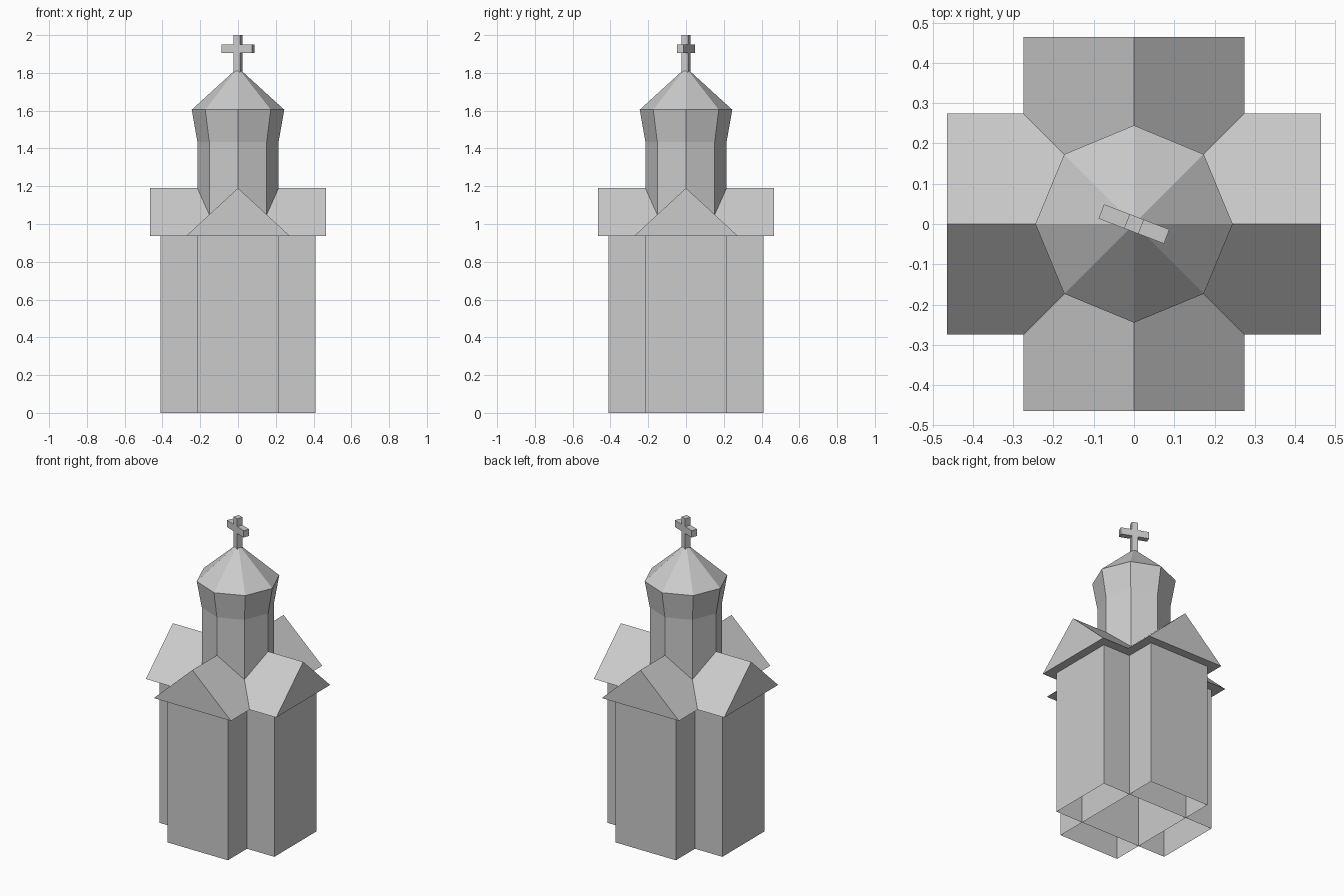
import bpy, bmesh
from math import radians, cos, sin, pi

if "Cube" in bpy.data.objects:
    bpy.data.objects.remove(bpy.data.objects["Cube"])


def make_object(name, bm):
    bmesh.ops.recalc_face_normals(bm, faces=bm.faces)
    mesh = bpy.data.meshes.new(name)
    bm.to_mesh(mesh)
    bm.free()
    obj = bpy.data.objects.new(name, mesh)
    bpy.context.collection.objects.link(obj)
    return obj


def box(name, half_x, half_y, z0, z1, angle=0, open_ends=False):
    bm = bmesh.new()
    bmesh.ops.create_cube(bm, size=1)
    for v in bm.verts:
        v.co.x *= 2 * half_x
        v.co.y *= 2 * half_y
        v.co.z = z0 if v.co.z < 0 else z1
    if open_ends:
        ends = [f for f in bm.faces if len({round(v.co.z, 4) for v in f.verts}) == 1]
        bmesh.ops.delete(bm, geom=ends, context='FACES_ONLY')
    obj = make_object(name, bm)
    obj.rotation_euler.z = angle
    return obj


def gable_roof(name, half_width, half_length, z0, z1, angle):
    bm = bmesh.new()
    profile = [(-half_width, z0), (half_width, z0), (0, z1)]
    face = bm.faces.new([bm.verts.new((x, -half_length, z)) for x, z in profile])
    ext = bmesh.ops.extrude_face_region(bm, geom=[face], use_keep_orig=True)
    moved = [g for g in ext['geom'] if isinstance(g, bmesh.types.BMVert)]
    bmesh.ops.translate(bm, verts=moved, vec=(0, 2 * half_length, 0))
    obj = make_object(name, bm)
    obj.rotation_euler.z = angle


def lathe(name, profile, sides):
    bm = bmesh.new()
    rings = [[bm.verts.new((r * cos(2 * pi * i / sides), r * sin(2 * pi * i / sides), z))
              for i in range(sides)] for r, z in profile]
    for low, high in zip(rings, rings[1:]):
        for i in range(sides):
            j = (i + 1) % sides
            bm.faces.new((low[i], low[j], high[j], high[i]))
    bm.faces.new(rings[-1])
    make_object(name, bm)


# Crossing naves: open-bottomed walls with a gabled roof over each
for label, angle in (("long", 0), ("cross", radians(90))):
    box(label + "_nave_walls", 0.215, 0.41, 0, 0.936, angle, open_ends=True)
    gable_roof(label + "_nave_roof", 0.275, 0.465, 0.936, 1.19, angle)

# Octagonal tower with flared top and pointed cap
lathe("tower", [(0.215, 0.98), (0.215, 1.435), (0.245, 1.605), (0.02, 1.81)], 8)

# Cross on top, turned slightly
turn = radians(-21)
box("cross_post", 0.019, 0.019, 1.79, 2.0, turn)
box("cross_bar", 0.087, 0.019, 1.906, 1.95, turn)
